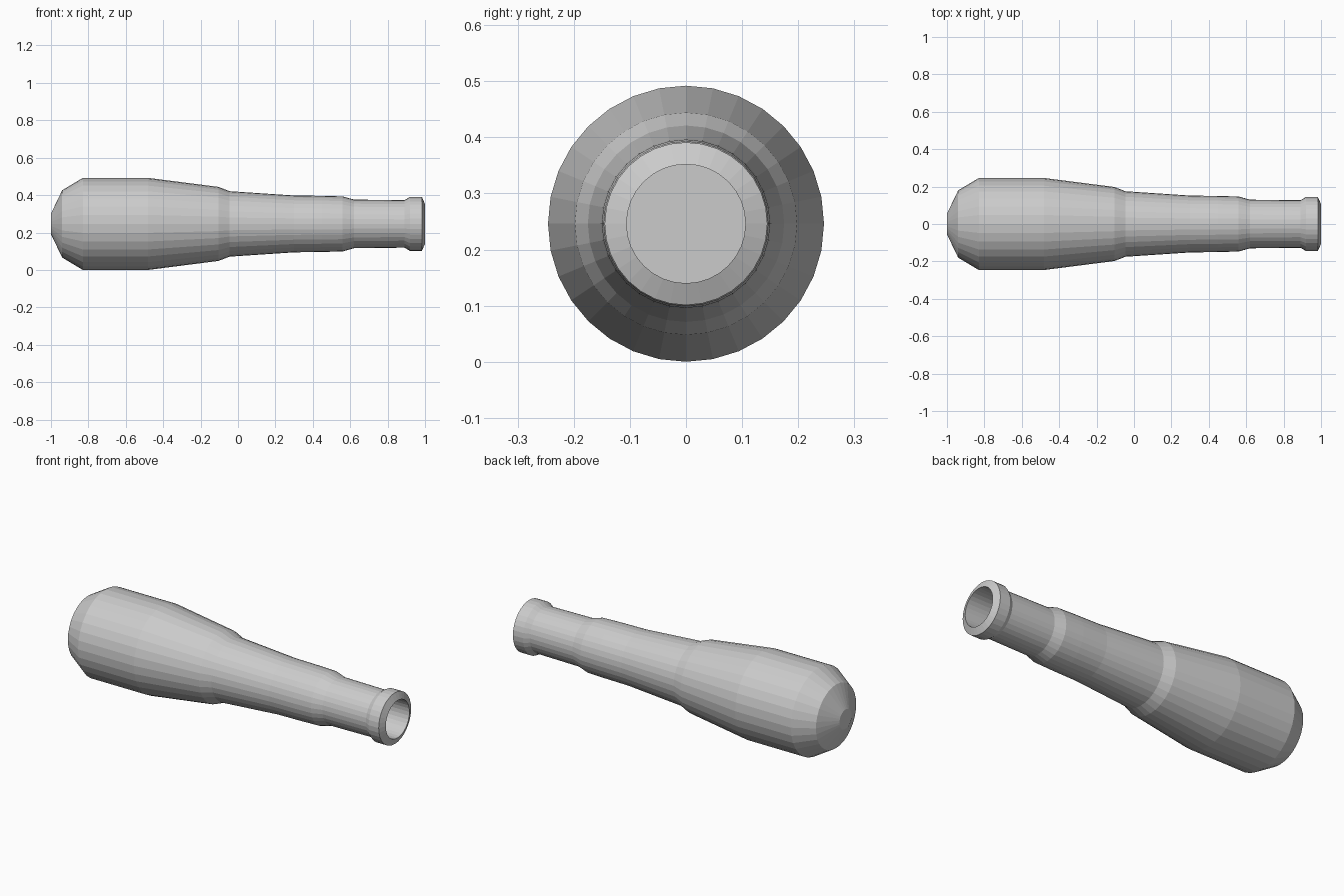
import bpy, bmesh, math

if "Cube" in bpy.data.objects:
    bpy.data.objects.remove(bpy.data.objects["Cube"])

SIDES = 32
CENTRE_Z = 0.246

# Barrel outline as (x, radius): rounded breech, body, muzzle ring, then bore
profile = [
    (-1.0, 0.055), (-0.94, 0.18), (-0.83, 0.246), (-0.48, 0.246),
    (-0.105, 0.198), (-0.045, 0.175), (0.30, 0.152), (0.45, 0.15),
    (0.56, 0.147), (0.62, 0.13), (0.89, 0.127), (0.92, 0.145),
    (0.983, 0.145), (1.0, 0.106), (0.3, 0.106),
]


def lathe_x(name, points):
    bm = bmesh.new()
    rings = []
    for x, r in points:
        rings.append([
            bm.verts.new((x, r * math.cos(a), CENTRE_Z + r * math.sin(a)))
            for a in (2 * math.pi * i / SIDES for i in range(SIDES))
        ])
    for a, b in zip(rings, rings[1:]):
        for i in range(SIDES):
            j = (i + 1) % SIDES
            bm.faces.new((a[i], a[j], b[j], b[i]))
    # Breech end and bore floor
    bm.faces.new(rings[0])
    bm.faces.new(rings[-1])
    bmesh.ops.recalc_face_normals(bm, faces=bm.faces)
    mesh = bpy.data.meshes.new(name)
    bm.to_mesh(mesh)
    bm.free()
    obj = bpy.data.objects.new(name, mesh)
    bpy.context.collection.objects.link(obj)
    return obj


lathe_x("cannon_barrel", profile)
